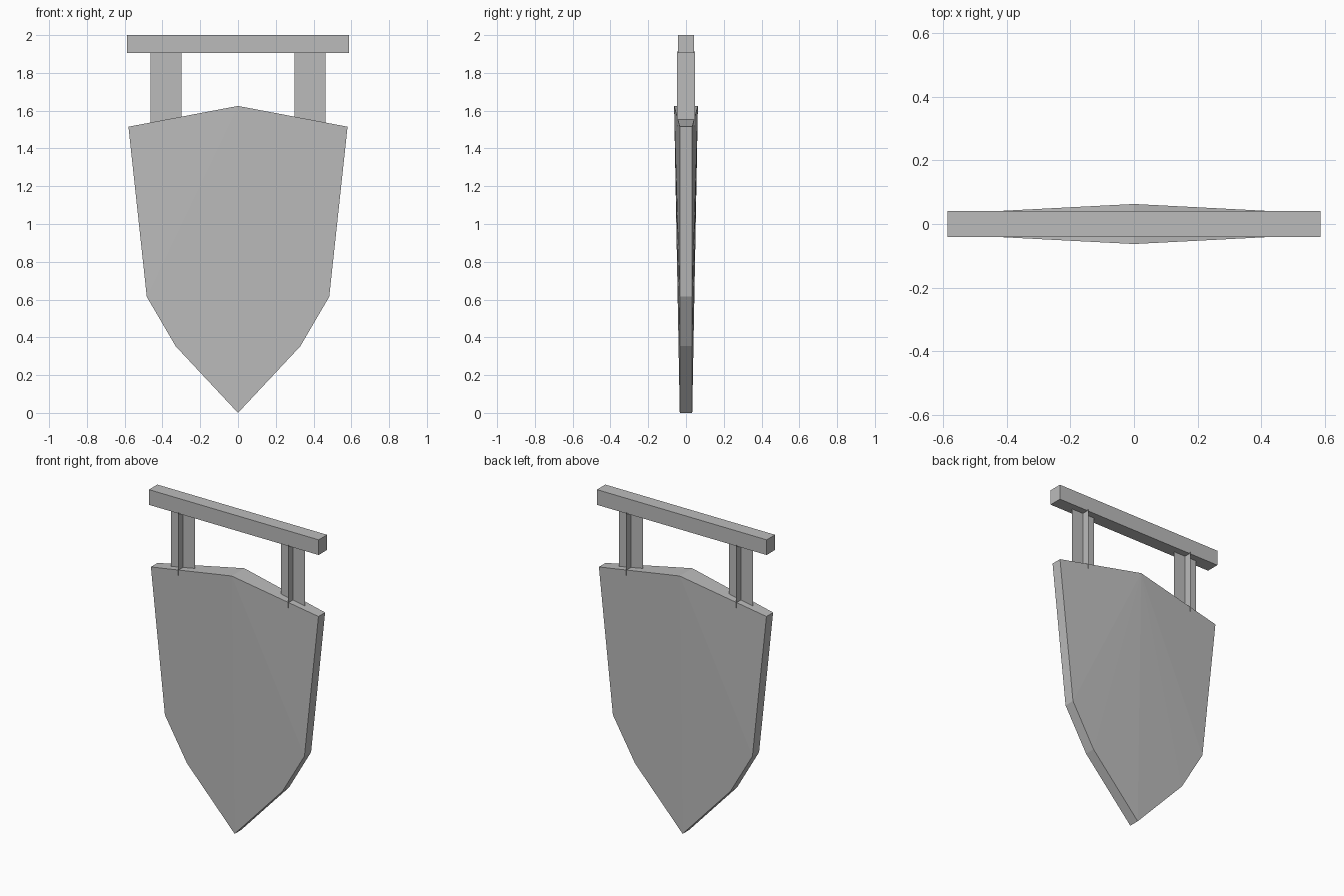
import bpy
import bmesh
from mathutils import Matrix

cube = bpy.data.objects.get("Cube")
if cube:
    bpy.data.objects.remove(cube)

# One flat grey for everything
GREY = (0.5, 0.5, 0.5, 1.0)
grey = bpy.data.materials.new("plain grey")
grey.use_nodes = True
grey.diffuse_color = GREY
grey.node_tree.nodes["Principled BSDF"].inputs["Base Color"].default_value = GREY


def add_object(name, bm):
    mesh = bpy.data.meshes.new(name)
    bm.to_mesh(mesh)
    bm.free()
    mesh.materials.append(grey)
    obj = bpy.data.objects.new(name, mesh)
    bpy.context.collection.objects.link(obj)
    return obj


# Shield: each side is a fan of flat facets spreading from a raised top peak
def build_shield():
    half = [(0.58, 1.515), (0.483, 0.615), (0.33, 0.353)]
    peak, tip = (0, 1.625), (0, 0.0)
    outline = [peak] + half + [tip] + [(-x, z) for x, z in reversed(half)]
    edge_depth, peak_depth = 0.033, 0.063
    bm = bmesh.new()
    rings = []
    for side in (-1, 1):
        rings.append([bm.verts.new((x, side * (peak_depth if (x, z) == peak else edge_depth), z))
                      for x, z in outline])
    for ring in rings:
        for a, b in zip(ring[1:], ring[2:]):
            bm.faces.new((ring[0], a, b))
    front, back = rings
    for i in range(len(outline)):
        j = (i + 1) % len(outline)
        bm.faces.new((front[i], front[j], back[j], back[i]))
    bmesh.ops.recalc_face_normals(bm, faces=bm.faces)
    return add_object("shield", bm)


# Crossbar along the top
def build_crossbar():
    bm = bmesh.new()
    bmesh.ops.create_cube(bm, size=1, matrix=Matrix.Translation((0, 0, 1.9525))
                          @ Matrix.Diagonal((1.175, 0.083, 0.095, 1)))
    return add_object("crossbar", bm)


# Hanger: two thin sheets crossing at right angles
def build_hanger(name, x):
    bottom, top = 1.52, 1.912
    bm = bmesh.new()
    for dx, dy in ((0.083, 0), (0, 0.048)):
        corners = [(x - dx, -dy, bottom), (x + dx, dy, bottom),
                   (x + dx, dy, top), (x - dx, -dy, top)]
        bm.faces.new([bm.verts.new(c) for c in corners])
    return add_object(name, bm)


build_shield()
build_crossbar()
for name, x in (("left_hanger", 0.381), ("right_hanger", -0.381)):
    build_hanger(name, x)
